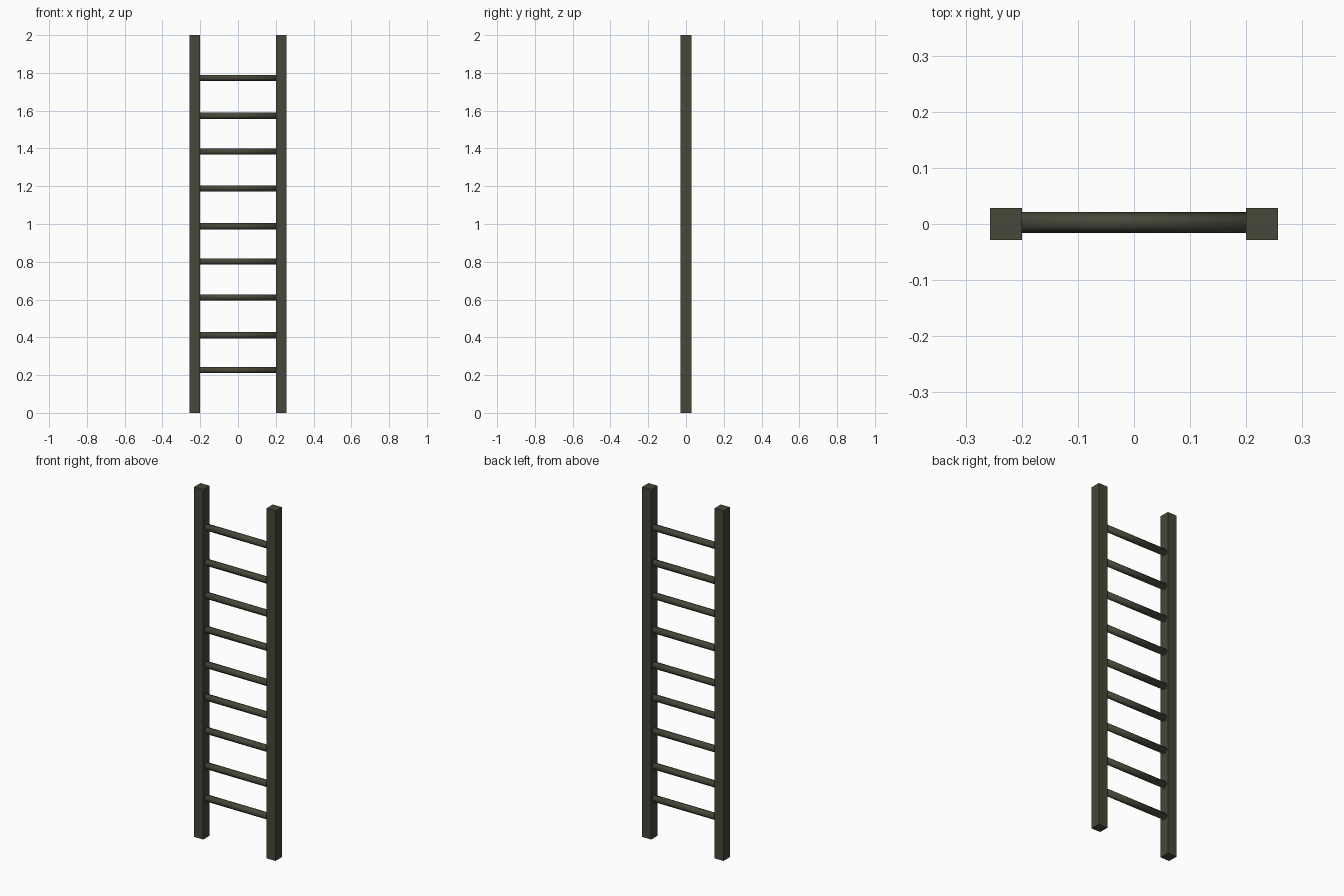
import bpy, math

if "Cube" in bpy.data.objects:
    bpy.data.objects.remove(bpy.data.objects["Cube"])

mat = bpy.data.materials.new("dark olive grey")
mat.diffuse_color = (0.063, 0.063, 0.042, 1)
mat.use_nodes = True
mat.node_tree.nodes["Principled BSDF"].inputs["Base Color"].default_value = mat.diffuse_color

# Side rails: square posts
for side, name in ((-1, "left_rail"), (1, "right_rail")):
    bpy.ops.mesh.primitive_cube_add(size=1, location=(side * 0.2285, 0, 1))
    rail = bpy.context.object
    rail.name = name
    rail.scale = (0.057, 0.057, 2)
    bpy.ops.object.transform_apply(location=False, rotation=False, scale=True)
    rail.data.materials.append(mat)

# Rungs: thin smooth-shaded six-sided bars, slightly uneven in spacing
heights = (0.226, 0.411, 0.612, 0.802, 0.988, 1.189, 1.384, 1.573, 1.774)
for i, z in enumerate(heights):
    bpy.ops.mesh.primitive_cylinder_add(
        vertices=6, radius=0.0185, depth=0.402,
        location=(0, 0.0025, z), rotation=(0, math.pi / 2, 0))
    rung = bpy.context.object
    rung.name = f"rung_{i + 1}"
    bpy.ops.object.transform_apply(location=False, rotation=True, scale=False)
    bpy.ops.object.shade_smooth()
    rung.data.materials.append(mat)
